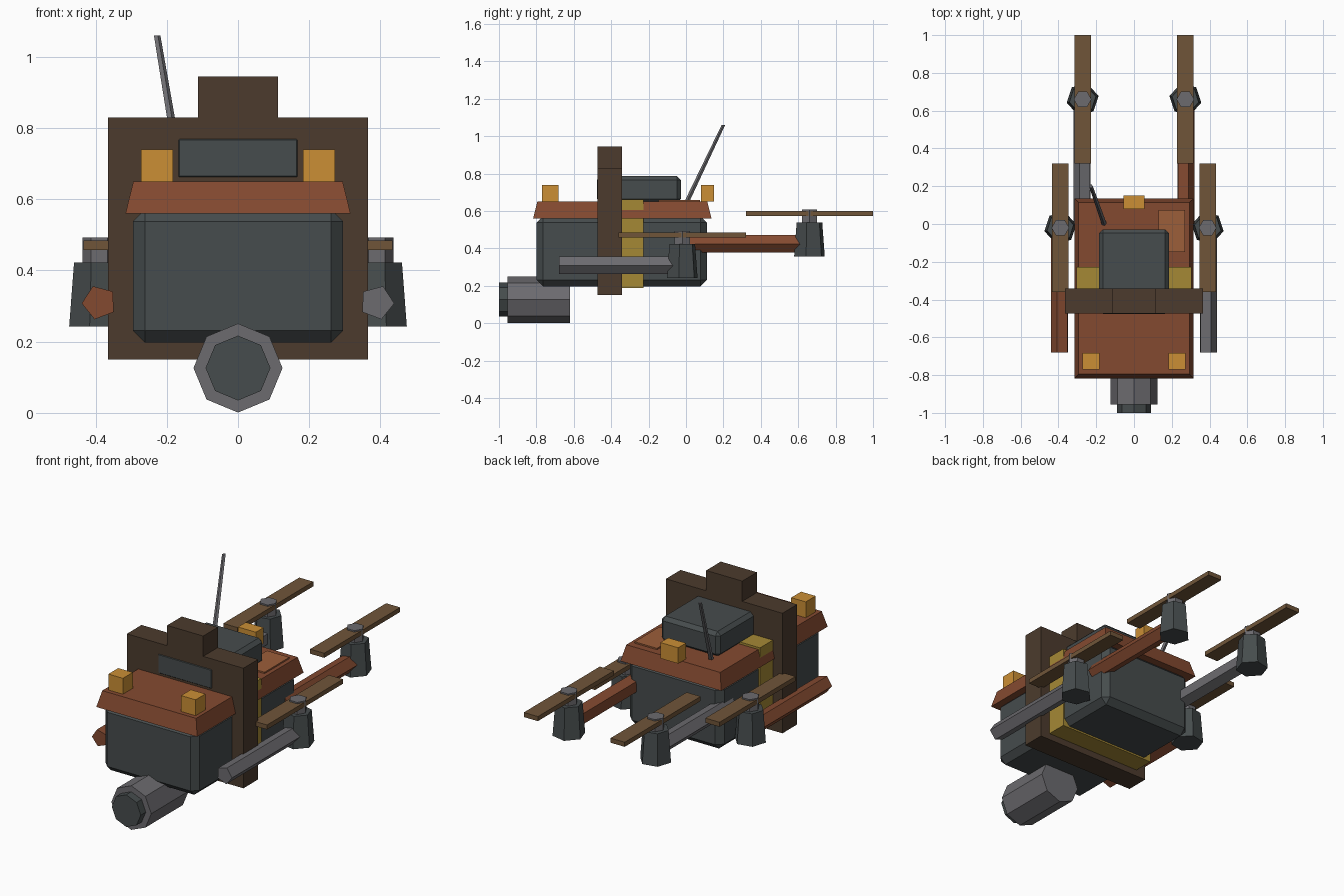
import bpy, bmesh, math
from mathutils import Vector

if "Cube" in bpy.data.objects:
    bpy.data.objects.remove(bpy.data.objects["Cube"])


def mat(name, r, g, b):
    """Flat material from display RGB 0-255."""
    def lin(c):
        c /= 255
        return c / 12.92 if c <= 0.04045 else ((c + 0.055) / 1.055) ** 2.4
    m = bpy.data.materials.new(name)
    m.diffuse_color = (lin(r), lin(g), lin(b), 1)
    m.use_nodes = True
    m.node_tree.nodes["Principled BSDF"].inputs["Base Color"].default_value = m.diffuse_color
    return m


SLATE = mat("slate", 70, 76, 77)
GREY = mat("metal_grey", 108, 107, 111)
RUST = mat("rust", 132, 74, 48)
PATCH = mat("light_rust", 156, 94, 58)
DARK = mat("dark_brown", 76, 59, 45)
WOOD = mat("wood_brown", 112, 85, 57)
BRASS = mat("brass_yellow", 165, 137, 53)
LAMP = mat("lamp_orange", 203, 143, 53)


def finish(bm, name, m):
    bmesh.ops.recalc_face_normals(bm, faces=bm.faces)
    me = bpy.data.meshes.new(name)
    bm.to_mesh(me)
    bm.free()
    me.materials.append(m)
    ob = bpy.data.objects.new(name, me)
    bpy.context.collection.objects.link(ob)
    return ob


def box(name, m, x, y, z, bevel=0, inset=0):
    """Box from (min, max) ranges; bevel chamfers edges, inset shrinks the top."""
    bm = bmesh.new()
    bmesh.ops.create_cube(bm, size=1)
    for v in bm.verts:
        k = inset if v.co.z > 0 else 0
        v.co = [(a + b) / 2 + s * (b - a - (2 * k if i < 2 else 0))
                for i, (s, (a, b)) in enumerate(zip(v.co, (x, y, z)))]
    if bevel:
        bmesh.ops.bevel(bm, geom=bm.edges[:], offset=bevel, segments=1,
                        affect='EDGES', profile=0.5)
    return finish(bm, name, m)


def prism(name, m, p0, p1, r0, r1, sides, u, v, turn=0):
    """Tapered prism from p0 to p1; u, v span the cross-section, turn in degrees."""
    bm = bmesh.new()
    u, v = Vector(u), Vector(v)
    rings = []
    for p, r in ((p0, r0), (p1, r1)):
        ring = []
        for i in range(sides):
            a = math.radians(turn) + math.tau * i / sides
            ring.append(bm.verts.new(Vector(p) + r * (math.cos(a) * u + math.sin(a) * v)))
        rings.append(ring)
    for i in range(sides):
        j = (i + 1) % sides
        bm.faces.new((rings[0][i], rings[0][j], rings[1][j], rings[1][i]))
    for ring in rings:
        bm.faces.new(ring)
    return finish(bm, name, m)


X, Y, Z = (1, 0, 0), (0, 1, 0), (0, 0, 1)

# Hull, lid and straps
box("hull", SLATE, (-.295, .295), (-.798, .112), (.197, .572), bevel=.034)
box("lid", RUST, (-.316, .316), (-.817, .136), (.56, .65), inset=.022)
box("lid_patch", PATCH, (.13, .27), (-.148, .074), (.65, .658))
box("frame", DARK, (-.365, .365), (-.473, -.342), (.15, .83))
box("frame_crest", DARK, (-.113, .113), (-.473, -.342), (.83, .945))
box("brass_strap", BRASS, (-.305, .305), (-.342, -.227), (.187, .662))

# Top case passing through the frame
box("top_case", SLATE, (-.184, .184), (-.476, -.028), (.645, .786), bevel=.02)

# Lamps
for side, s in (("left", -1), ("right", 1)):
    box("front_lamp_" + side, LAMP, sorted((s * .182, s * .273)), (-.77, -.682), (.65, .74))
box("rear_lamp", LAMP, (-.056, .056), (.08, .15), (.65, .74))

# Antenna
prism("antenna", GREY, (-.158, 0, .64), (-.228, .2, 1.06), .014, .01, 5, X, Y)

# Front barrel and lens
prism("barrel", GREY, (0, -.955, .126), (0, -.62, .126), .125, .125, 8, X, Z)
prism("lens", SLATE, (0, -1, .126), (0, -.95, .126), .091, .091, 8, X, Z)

# Four rotor arms; colours alternate diagonally
for end, cx, cy, dz, start in (("front", .39, -.02, 0, -.68), ("rear", .272, .66, .115, .0)):
    for side, s in (("left", -1), ("right", 1)):
        tag = end + "_" + side
        x = s * cx
        sx = (-s, 0, 0)  # mirrored cross-section axis
        arm = RUST if (end == "front") == (s < 0) else GREY
        prism("arm_" + tag, arm, (x, start, .31 + dz), (x, cy - .02, .31 + dz),
              .049, .049, 5, sx, Z, 39)
        prism("motor_" + tag, SLATE, (x, cy, .243 + dz), (x, cy, .423 + dz),
              .086, .072, 6, sx, Y, 12)
        prism("hub_" + tag, GREY, (x, cy, .42 + dz), (x, cy, .492 + dz),
              .047, .047, 6, X, Y)
        box("blade_" + tag, WOOD, (x - .044, x + .044), (cy - .34, cy + .34),
            (.458 + dz, .484 + dz))
